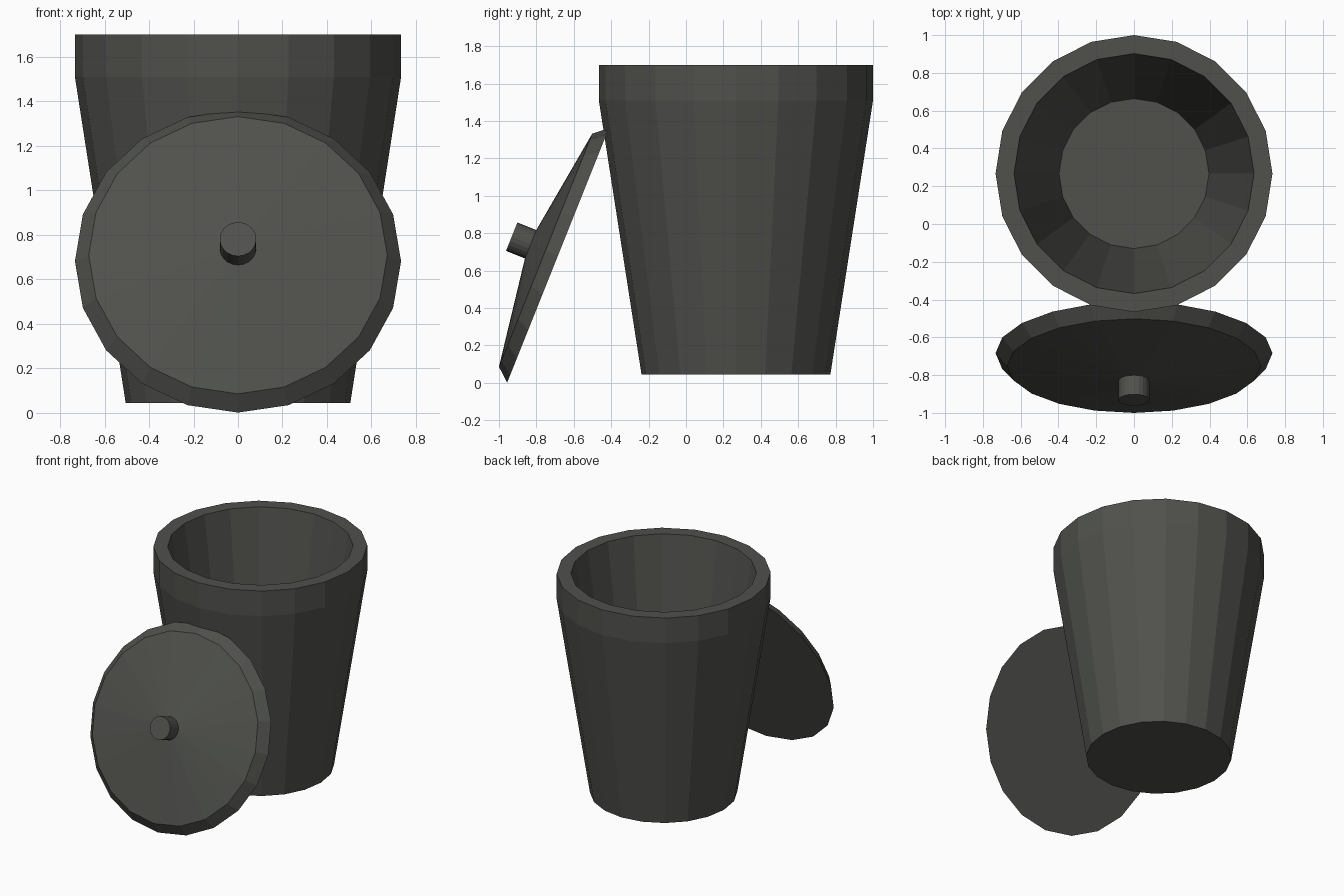
import bpy, bmesh
from math import sin, cos, pi, radians

if "Cube" in bpy.data.objects:
    bpy.data.objects.remove(bpy.data.objects["Cube"])

mat = bpy.data.materials.new("dark_grey")
mat.diffuse_color = (0.08, 0.083, 0.073, 1)
mat.use_nodes = True
mat.node_tree.nodes["Principled BSDF"].inputs["Base Color"].default_value = mat.diffuse_color


def lathe(name, profile, loc, tilt=0.0, sides=20):
    """Closed faceted solid from (radius, height) rings, capped at both ends."""
    bm = bmesh.new()
    rings = []
    for r, z in profile:
        if r == 0:
            rings.append([bm.verts.new((0, 0, z))] * sides)
        else:
            rings.append([bm.verts.new((r * cos(2 * pi * i / sides),
                                        r * sin(2 * pi * i / sides), z))
                          for i in range(sides)])
    for a, b in zip(rings, rings[1:]):
        for i in range(sides):
            j = (i + 1) % sides
            bm.faces.new(list(dict.fromkeys((a[i], a[j], b[j], b[i]))))
    for ring in (rings[0], rings[-1]):
        if ring[0] is not ring[1]:
            bm.faces.new(ring)
    bmesh.ops.recalc_face_normals(bm, faces=bm.faces)
    mesh = bpy.data.meshes.new(name)
    bm.to_mesh(mesh)
    bm.free()
    mesh.materials.append(mat)
    ob = bpy.data.objects.new(name, mesh)
    ob.location = loc
    ob.rotation_euler.x = tilt
    bpy.context.collection.objects.link(ob)
    return ob


# Tapered bin: outer wall, straight rim band, plain tapered inner wall, floor
lathe("bin_body", [(0.505, 0.045), (0.733, 1.51), (0.733, 1.70),
                   (0.635, 1.70), (0.397, 0.15)],
      (0, 0.267, 0))

# Lid leaning against the front, with a low cone and a bevelled edge
lid_loc, lid_tilt = (0, -0.684, 0.682), radians(68.2)
lathe("lid", [(0.733, 0), (0.671, 0.072), (0, 0.17)], lid_loc, lid_tilt)

# Round knob in the middle of the lid
lathe("lid_knob", [(0.082, 0.14), (0.082, 0.267)], lid_loc, lid_tilt)
